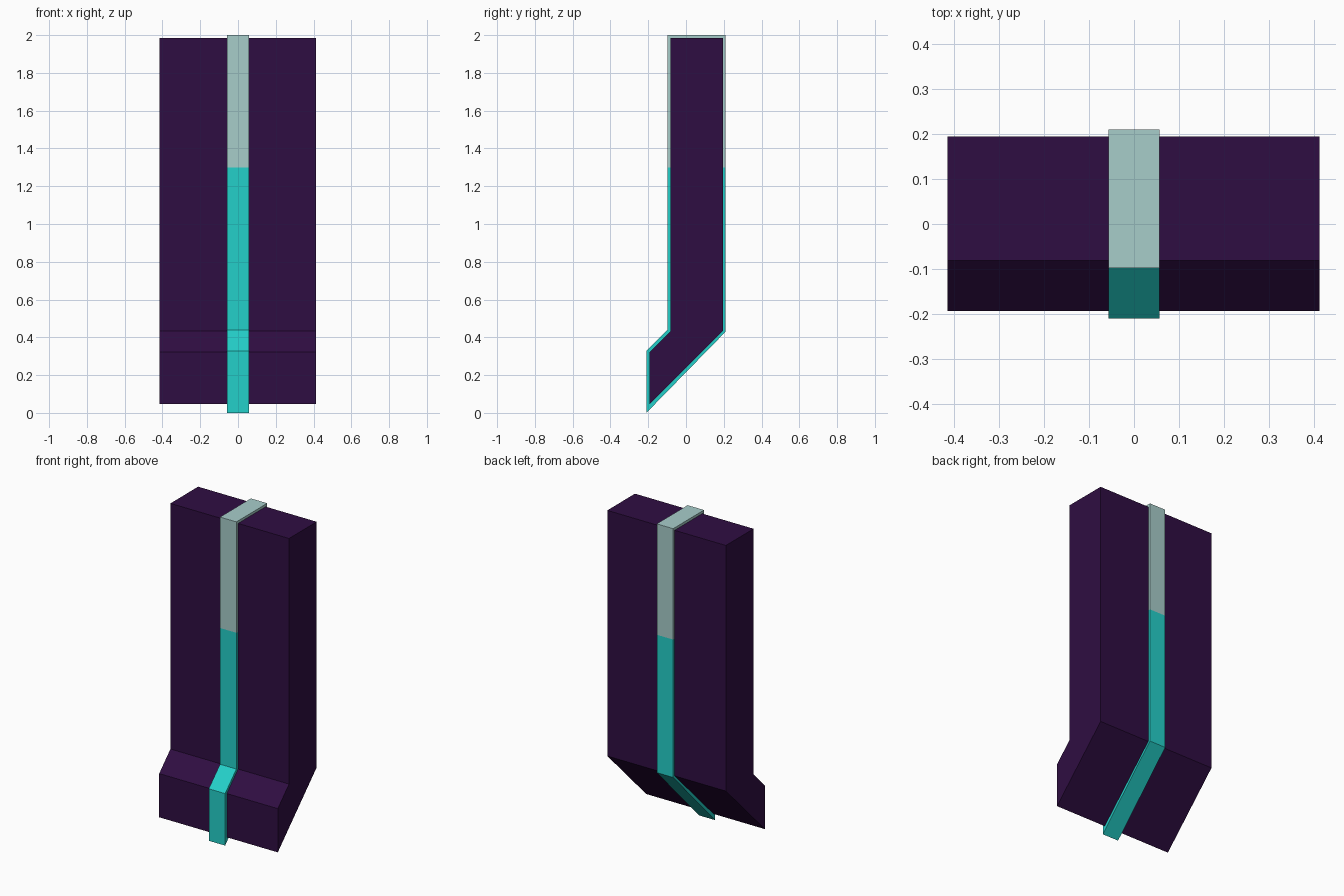
import bpy, bmesh

if "Cube" in bpy.data.objects:
    bpy.data.objects.remove(bpy.data.objects["Cube"])


def material(name, rgb):
    lin = [c / 12.92 if c <= 0.04045 else ((c + 0.055) / 1.055) ** 2.4
           for c in (v / 255 for v in rgb)]
    m = bpy.data.materials.new(name)
    m.diffuse_color = (*lin, 1)
    m.use_nodes = True
    m.node_tree.nodes["Principled BSDF"].inputs["Base Color"].default_value = m.diffuse_color
    return m


purple = material("dark purple", (47, 13, 66))
cyan = material("bright cyan", (36, 208, 202))
pale = material("pale grey green", (167, 205, 202))

# Side profiles (y, z), listed in matching order
body_profile = [(-0.193, 0.046), (0.195, 0.434), (0.195, 1.984),
                (-0.081, 1.984), (-0.081, 0.434), (-0.193, 0.322)]
band_profile = [(-0.21, 0.0), (0.21, 0.43), (0.21, 2.0),
                (-0.098, 2.0), (-0.098, 0.44), (-0.21, 0.328)]


def finish(name, bm, mats):
    bmesh.ops.recalc_face_normals(bm, faces=bm.faces[:])
    mesh = bpy.data.meshes.new(name)
    bm.to_mesh(mesh)
    bm.free()
    for m in mats:
        mesh.materials.append(m)
    ob = bpy.data.objects.new(name, mesh)
    bpy.context.collection.objects.link(ob)


def walls(bm, a, b):
    for i in range(len(a)):
        j = (i + 1) % len(a)
        bm.faces.new((a[i], a[j], b[j], b[i]))


def loop(bm, profile, x):
    return [bm.verts.new((x, y, z)) for y, z in profile]


# Bent slab body
bm = bmesh.new()
left, right = (loop(bm, body_profile, x) for x in (-0.415, 0.413))
walls(bm, left, right)
bm.faces.new(left)
bm.faces.new(right)
finish("body", bm, [purple])

# Raised band wrapping around the body
bm = bmesh.new()
w = 0.057
outer_l, outer_r = loop(bm, band_profile, -w), loop(bm, band_profile, w)
inner_l, inner_r = loop(bm, body_profile, -w), loop(bm, body_profile, w)
walls(bm, outer_l, outer_r)
walls(bm, outer_r, inner_r)
walls(bm, inner_r, inner_l)
walls(bm, inner_l, outer_l)
# Split the band where its colour changes
bmesh.ops.bisect_plane(bm, geom=bm.verts[:] + bm.edges[:] + bm.faces[:],
                       plane_co=(0, 0, 1.3), plane_no=(0, 0, 1))
for f in bm.faces:
    f.material_index = 1 if f.calc_center_median().z > 1.3 else 0
finish("band", bm, [cyan, pale])
